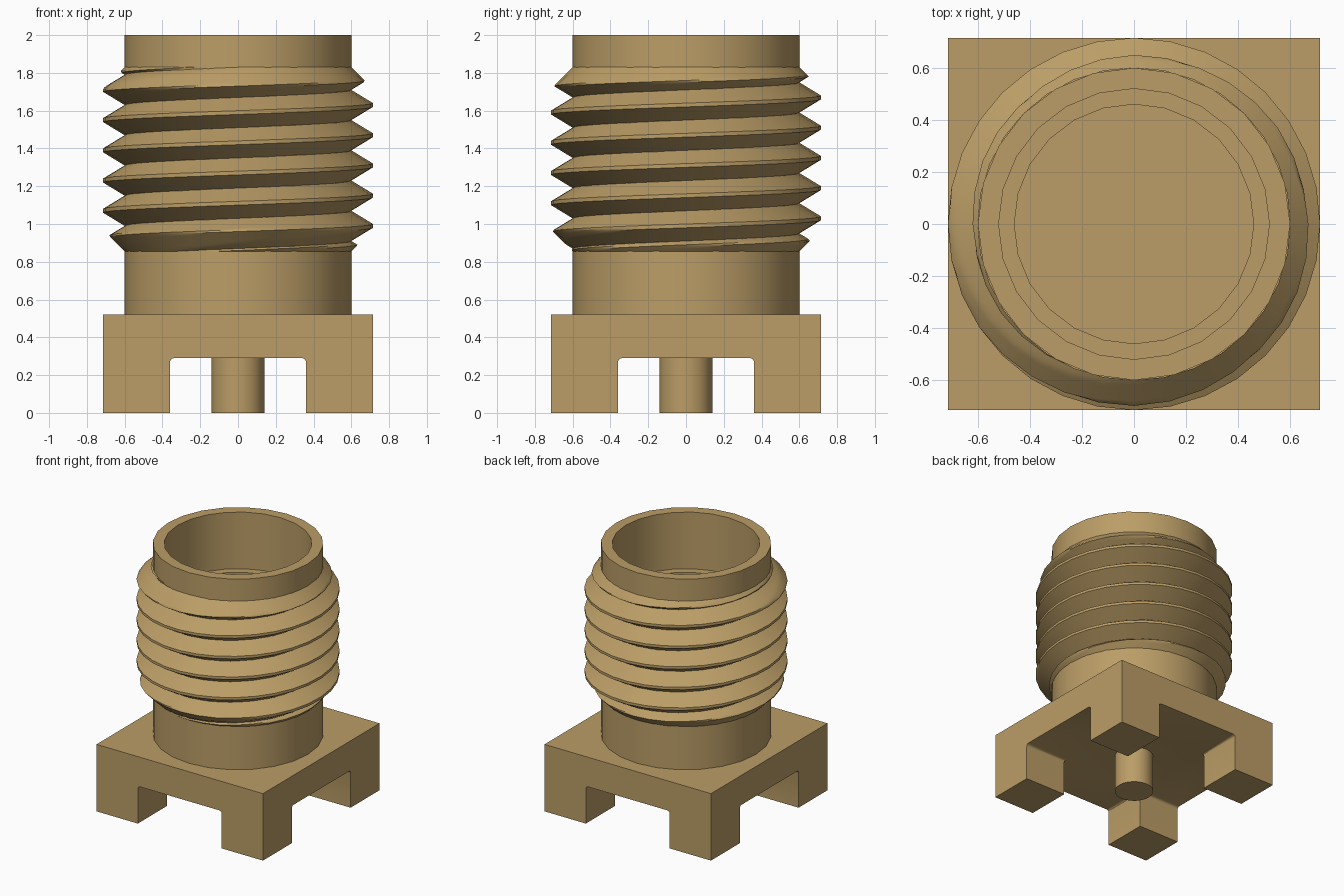
import bpy, bmesh, math

if "Cube" in bpy.data.objects:
    bpy.data.objects.remove(bpy.data.objects["Cube"])

brass = bpy.data.materials.new("brass")
brass.diffuse_color = (0.50, 0.34, 0.135, 1)
brass.use_nodes = True
brass.node_tree.nodes["Principled BSDF"].inputs["Base Color"].default_value = brass.diffuse_color


def finish(name, bm):
    bmesh.ops.recalc_face_normals(bm, faces=bm.faces[:])
    me = bpy.data.meshes.new(name)
    bm.to_mesh(me)
    bm.free()
    ob = bpy.data.objects.new(name, me)
    bpy.context.collection.objects.link(ob)
    me.materials.append(brass)
    bpy.ops.object.select_all(action='DESELECT')
    ob.select_set(True)
    bpy.context.view_layer.objects.active = ob
    bpy.ops.object.shade_smooth_by_angle(angle=math.radians(30))
    return ob


def lathe(name, profile, sides):
    """Closed solid of revolution; profile starts and ends on the axis."""
    bm = bmesh.new()
    vs = [bm.verts.new((r, 0, z)) for r, z in profile]
    es = [bm.edges.new(p) for p in zip(vs, vs[1:])]
    bmesh.ops.spin(bm, geom=vs + es, cent=(0, 0, 0), axis=(0, 0, 1),
                   angle=math.tau, steps=sides)
    bmesh.ops.remove_doubles(bm, verts=bm.verts[:], dist=1e-4)
    return finish(name, bm)


# Square base with four corner feet, small fillets where feet meet the plate
H, L, PLATE, TOP = 0.715, 0.36, 0.29, 0.52
xs = [-H, -L, L, H]
bm = bmesh.new()
for i in range(3):
    for j in range(3):
        z0 = 0 if i != 1 and j != 1 else PLATE
        levels = [0, PLATE, TOP] if z0 == 0 else [PLATE, TOP]
        for za, zb in zip(levels, levels[1:]):
            c = [bm.verts.new((x, y, z)) for z in (za, zb)
                 for y in xs[j:j + 2] for x in xs[i:i + 2]]
            for f in ((0, 1, 3, 2), (4, 5, 7, 6), (0, 1, 5, 4),
                      (2, 3, 7, 6), (0, 2, 6, 4), (1, 3, 7, 5)):
                bm.faces.new([c[k] for k in f])
bmesh.ops.remove_doubles(bm, verts=bm.verts[:], dist=1e-4)
# drop the doubled inner walls between neighbouring blocks
seen = {}
for f in bm.faces:
    key = tuple(round(v, 3) for v in f.calc_center_median())
    seen.setdefault(key, []).append(f)


def inner(c):
    x, y, z = c
    if abs(x) > H - .01 or abs(y) > H - .01 or z < .01 or z > TOP - .01:
        return False
    if z > PLATE + .01:
        return True
    return abs(z - PLATE) < .01 and abs(x) > L and abs(y) > L


dead = [f for k, fs in seen.items() for f in (fs if inner(k) else fs[1:])]
bmesh.ops.delete(bm, geom=dead, context='FACES')
bmesh.ops.recalc_face_normals(bm, faces=bm.faces[:])
bmesh.ops.dissolve_limit(bm, angle_limit=0.02, verts=bm.verts[:], edges=bm.edges[:])
hollow = [e for e in bm.edges if len(e.link_faces) == 2 and not e.is_convex
          and all(abs(v.co.z - PLATE) < .01 for v in e.verts)]
bmesh.ops.bevel(bm, geom=hollow, offset=0.02, segments=3, profile=0.5, affect='EDGES')
finish("base_with_feet", bm)

# Centre contact pin
lathe("centre_pin", [(0, 0), (0.14, 0), (0.14, 0.4), (0, 0.4)], 24)

# Hollow barrel with a stepped bore
lathe("barrel", [(0, 0.5), (0.6, 0.5), (0.6, 2), (0.52, 2), (0.52, 1.56),
                 (0.46, 1.56), (0.46, 1.0), (0, 1.0)], 24)

# Helical thread, chamfered at 45 degrees at both ends
PITCH, SUB, N = 0.16, 16, 32
ZLO, ZHI, CREST = 0.855, 1.83, 0.67


def thread_point(j, k):
    z = CREST + PITCH * (k / SUB + j / N)
    d = PITCH * min(k % SUB, SUB - k % SUB) / SUB
    r = 0.715 - 0.115 * max(0, d - 0.01) / 0.07
    z = min(max(z, ZLO), ZHI)
    r = min(r, 0.6 + ZHI - z, 0.6 + z - ZLO)
    a = math.tau * j / N
    return (r * math.cos(a), r * math.sin(a), z)


bm = bmesh.new()
ROWS = SUB * 8
cols = [[bm.verts.new(thread_point(j, k)) for k in range(ROWS)] for j in range(N + 1)]
for a, b in zip(cols, cols[1:]):
    for k in range(ROWS - 1):
        bm.faces.new((a[k], b[k], b[k + 1], a[k + 1]))
bmesh.ops.remove_doubles(bm, verts=bm.verts[:], dist=1e-4)
bmesh.ops.dissolve_degenerate(bm, edges=bm.edges[:], dist=1e-4)
ob = finish("thread", bm)
# the sheet is open, so make sure it faces outwards
if sum(p.normal.x * p.center.x + p.normal.y * p.center.y for p in ob.data.polygons) < 0:
    ob.data.flip_normals()
